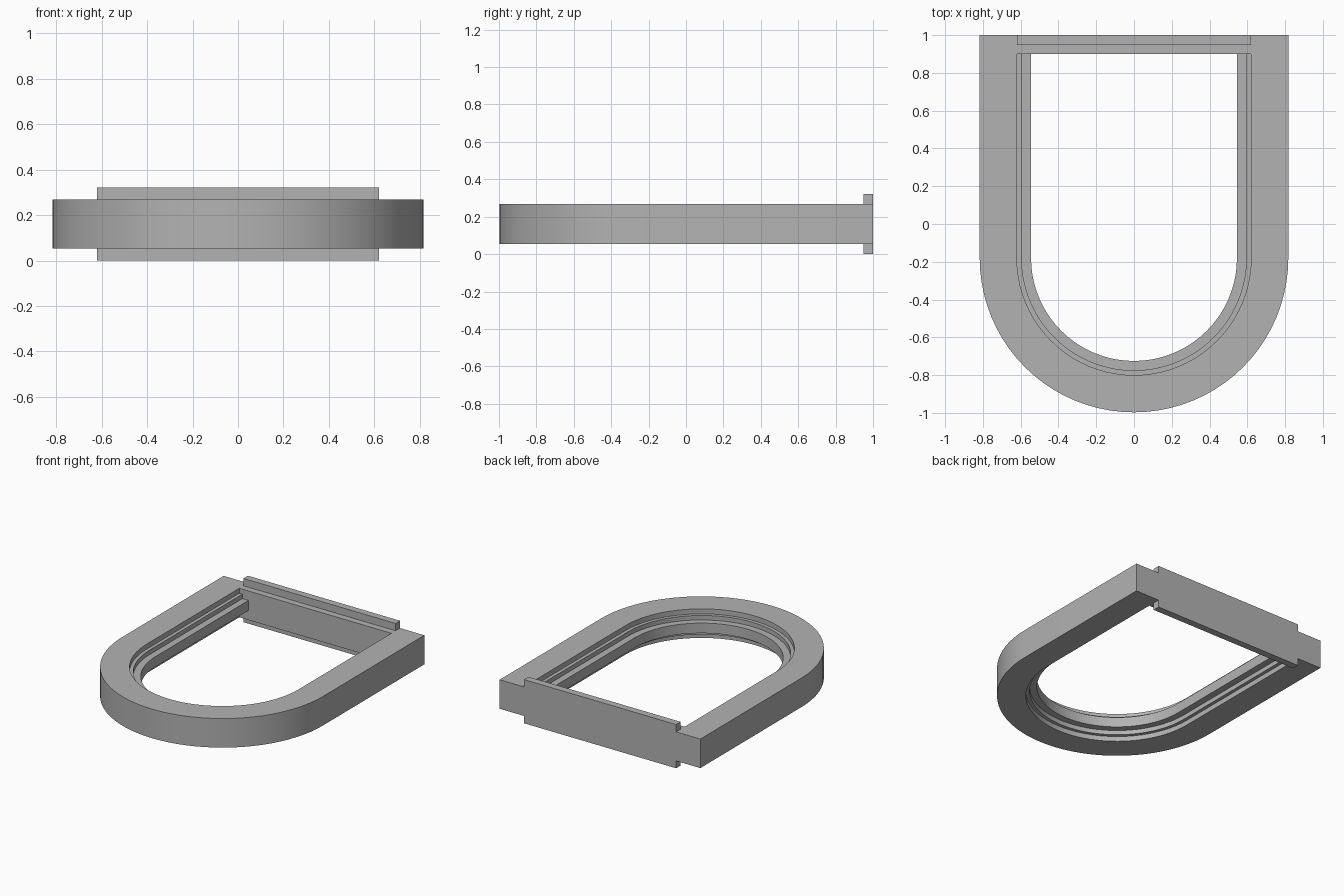
import bpy, bmesh, math

if "Cube" in bpy.data.objects:
    bpy.data.objects.remove(bpy.data.objects["Cube"])

stone = bpy.data.materials.new("grey stone")
stone.diffuse_color = (0.45, 0.45, 0.45, 1)
stone.use_nodes = True
stone.node_tree.nodes["Principled BSDF"].inputs["Base Color"].default_value = stone.diffuse_color

ARC_Y = -0.18      # centre of the rounded end
MID_Z = 0.161      # mid height of the frame
SEGMENTS = 40


def finish(name, bm):
    bmesh.ops.recalc_face_normals(bm, faces=bm.faces)
    mesh = bpy.data.meshes.new(name)
    bm.to_mesh(mesh)
    bm.free()
    mesh.materials.append(stone)
    obj = bpy.data.objects.new(name, mesh)
    bpy.context.collection.objects.link(obj)
    bpy.ops.object.select_all(action='DESELECT')
    obj.select_set(True)
    bpy.context.view_layer.objects.active = obj
    bpy.ops.object.shade_smooth_by_angle(angle=math.radians(30))
    return obj


def sweep_arch(name, section, end_y):
    """Sweep a closed (radius, z) section along a U: leg, half circle, leg."""
    bm = bmesh.new()
    rings = [[bm.verts.new((-r, end_y, z)) for r, z in section]]
    for i in range(SEGMENTS + 1):
        a = math.pi + math.pi * i / SEGMENTS
        rings.append([bm.verts.new((r * math.cos(a), ARC_Y + r * math.sin(a), z))
                      for r, z in section])
    rings.append([bm.verts.new((r, end_y, z)) for r, z in section])
    n = len(section)
    for a, b in zip(rings, rings[1:]):
        for k in range(n):
            bm.faces.new((a[k], a[(k + 1) % n], b[(k + 1) % n], b[k]))
    bm.faces.new(rings[0])
    bm.faces.new(rings[-1])
    return finish(name, bm)


def extrude_x(name, outline, half_width):
    """Extrude a closed (y, z) outline across x."""
    bm = bmesh.new()
    ends = [[bm.verts.new((x, y, z)) for y, z in outline]
            for x in (-half_width, half_width)]
    n = len(outline)
    for k in range(n):
        j = (k + 1) % n
        bm.faces.new((ends[0][k], ends[0][j], ends[1][j], ends[1][k]))
    bm.faces.new(ends[0])
    bm.faces.new(ends[1])
    return finish(name, bm)


# Heavy outer surround
H = 0.107
sweep_arch("arch_surround", [(0.817, MID_Z - H), (0.817, MID_Z + H),
                             (0.62, MID_Z + H), (0.62, MID_Z - H)], 1.0)

# Stepped inner moulding, the same on both faces
upper = [(0.63, 0.07), (0.595, 0.07), (0.595, 0.037), (0.545, 0.037)]
section = [(r, MID_Z + h) for r, h in upper]
section += [(r, MID_Z - h) for r, h in reversed(upper)]
sweep_arch("stepped_moulding", section, 0.92)

# Sill across the straight end, with a raised rib on both faces
T = 0.161
extrude_x("sill", [(0.9, MID_Z - H), (0.948, MID_Z - H), (0.948, MID_Z - T),
                   (1.0, MID_Z - T), (1.0, MID_Z + T), (0.948, MID_Z + T),
                   (0.948, MID_Z + H), (0.9, MID_Z + H)], 0.62)
